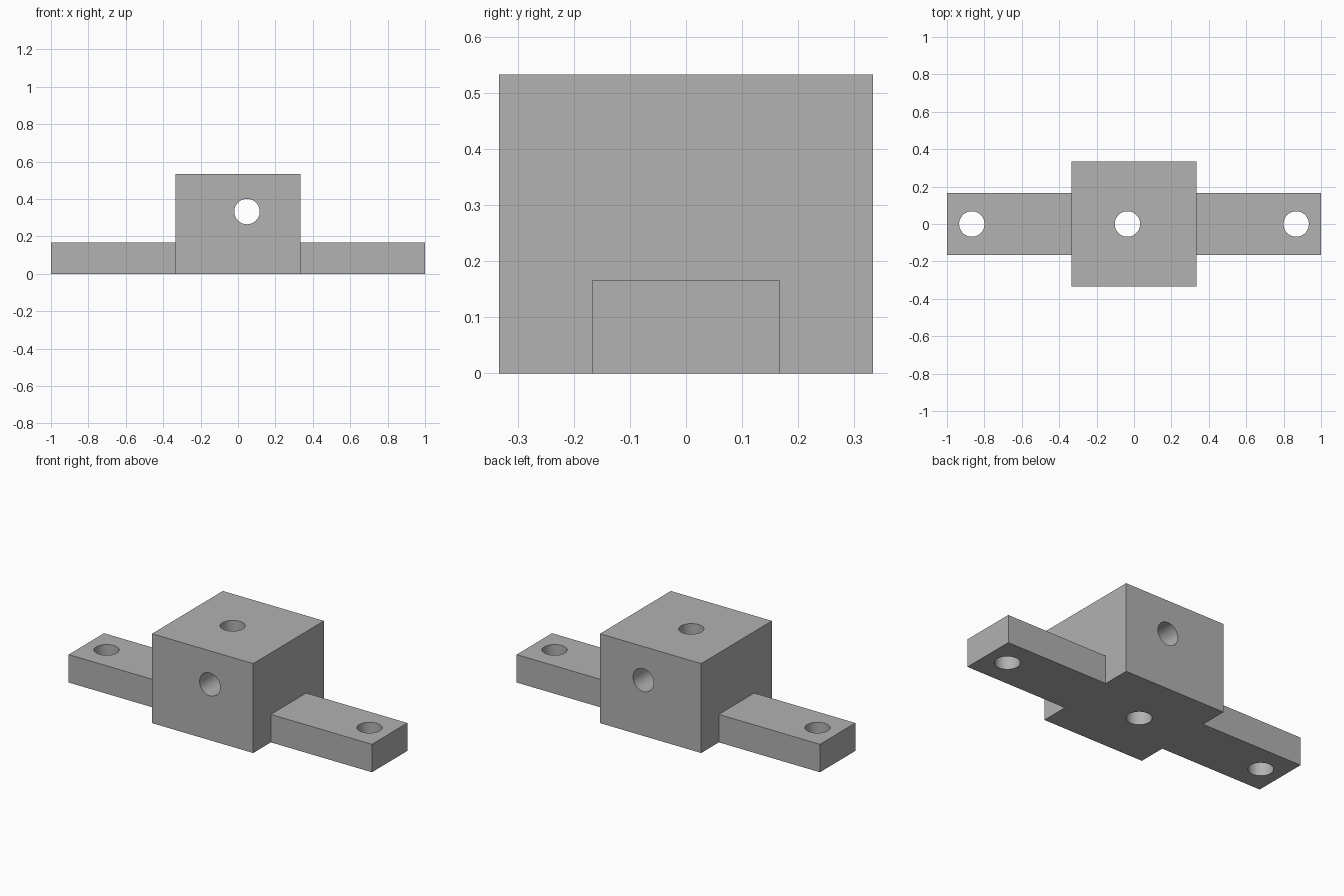
import bpy
from math import radians

if "Cube" in bpy.data.objects:
    bpy.data.objects.remove(bpy.data.objects["Cube"], do_unlink=True)

# Single plain grey
grey = bpy.data.materials.new("plain_grey")
grey.use_nodes = True
colour = (0.445, 0.445, 0.445, 1)
grey.diffuse_color = colour
grey.node_tree.nodes["Principled BSDF"].inputs["Base Color"].default_value = colour

BLOCK, BLOCK_H = 2 / 3, 0.533
BAR_W, BAR_H = 1 / 3, 1 / 6
RADIUS = 0.068


def box(name, x, y, z):
    """Box standing on the ground, centred in x and y."""
    bpy.ops.mesh.primitive_cube_add(size=1, location=(0, 0, z / 2))
    obj = bpy.context.object
    obj.name = name
    obj.scale = (x, y, z)
    bpy.ops.object.transform_apply(location=True, rotation=True, scale=True)
    obj.data.materials.append(grey)
    return obj


def bore(name, location, tilt=0):
    """Long round cutter, vertical unless tilted about x."""
    bpy.ops.mesh.primitive_cylinder_add(
        vertices=64, radius=RADIUS, depth=2, location=location,
        rotation=(radians(tilt), 0, 0))
    obj = bpy.context.object
    obj.name = name
    obj.hide_render = True
    obj.data.materials.append(grey)
    return obj


def combine(target, tool, operation):
    """Apply a boolean and discard the tool."""
    mod = target.modifiers.new(tool.name, "BOOLEAN")
    mod.operation = operation
    mod.solver = "EXACT"
    mod.object = tool
    bpy.ops.object.select_all(action="DESELECT")
    bpy.context.view_layer.objects.active = target
    target.select_set(True)
    bpy.ops.object.modifier_apply(modifier=mod.name)
    bpy.data.objects.remove(tool, do_unlink=True)


# Central block joined with the long mounting bar
bracket = box("mounting_block", BLOCK, BLOCK, BLOCK_H)
combine(bracket, box("mounting_bar", 2, BAR_W, BAR_H), "UNION")

# Bolt holes in both ears, a vertical bore and a front-to-back bore
for side in (-1, 1):
    combine(bracket, bore("bolt_hole", (side * 0.867, 0, 0)), "DIFFERENCE")
combine(bracket, bore("vertical_bore", (-0.035, 0, 0)), "DIFFERENCE")
combine(bracket, bore("cross_bore", (0.048, 0, 0.333), 90), "DIFFERENCE")

# Smooth bore walls, sharp box edges
bpy.ops.object.shade_smooth_by_angle(angle=radians(30))
